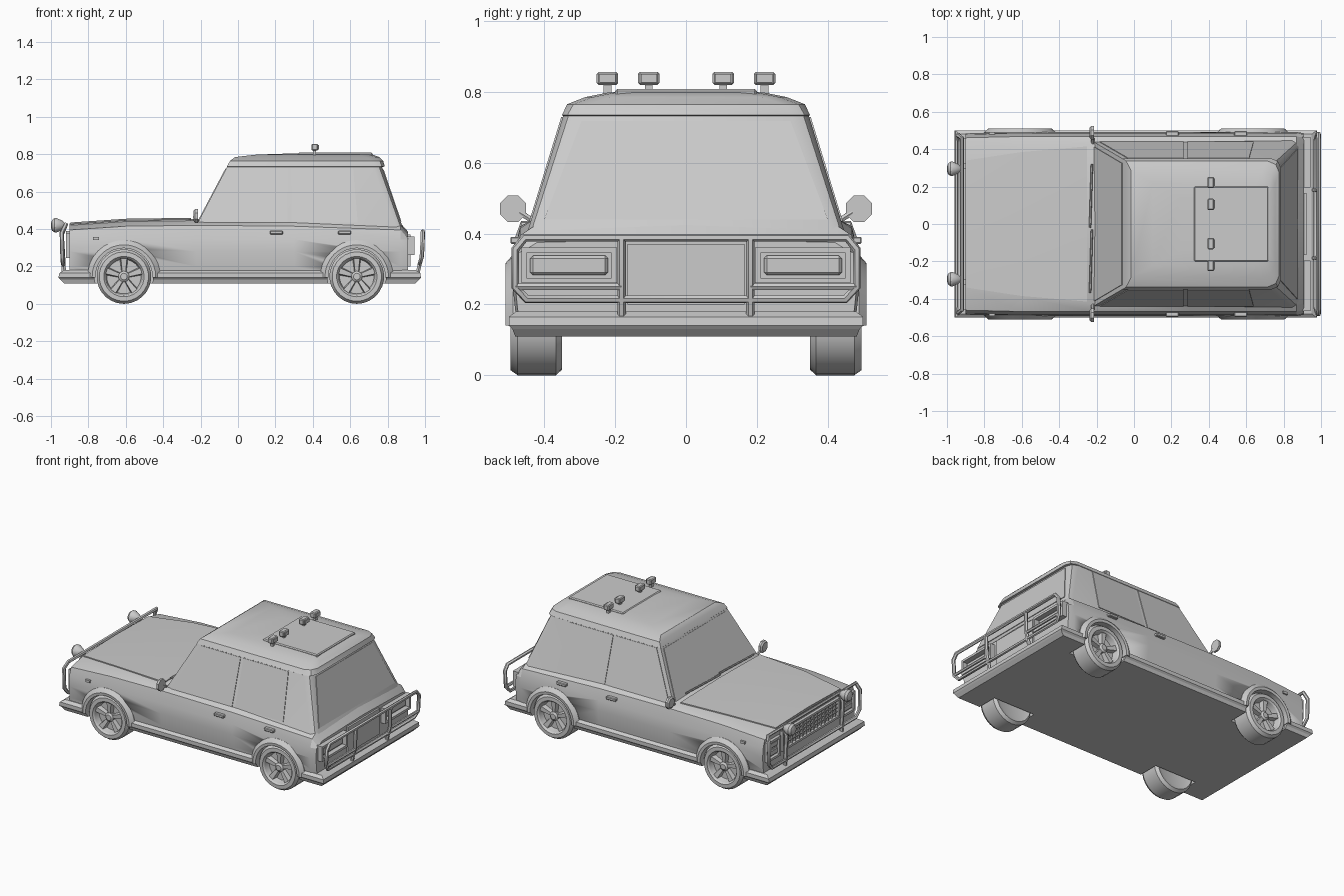
import bpy, bmesh
from math import sin, cos, pi, radians
from mathutils import Vector, Matrix

cube = bpy.data.objects.get("Cube")
if cube:
    bpy.data.objects.remove(cube)

grey = bpy.data.materials.new("light_grey")
grey.use_nodes = True
grey.diffuse_color = (0.6, 0.6, 0.6, 1)
grey.node_tree.nodes["Principled BSDF"].inputs["Base Color"].default_value = (0.6, 0.6, 0.6, 1)


def activate(ob):
    bpy.ops.object.select_all(action='DESELECT')
    ob.select_set(True)
    bpy.context.view_layer.objects.active = ob


def finish(name, bm, smooth=True):
    bmesh.ops.recalc_face_normals(bm, faces=bm.faces)
    me = bpy.data.meshes.new(name)
    bm.to_mesh(me)
    bm.free()
    me.materials.append(grey)
    ob = bpy.data.objects.new(name, me)
    bpy.context.collection.objects.link(ob)
    activate(ob)
    if smooth:
        bpy.ops.object.shade_smooth_by_angle(angle=radians(28))
    return ob


def loft(name, rings, closed=False, smooth=True):
    """Skin equal-length rings; cap the ends unless the loft closes on itself."""
    bm = bmesh.new()
    vs = [[bm.verts.new(p) for p in r] for r in rings]
    n = len(vs[0])
    for a, b in zip(vs, vs[1:] + vs[:1] if closed else vs[1:]):
        for i in range(n):
            j = (i + 1) % n
            bm.faces.new((a[i], a[j], b[j], b[i]))
    if not closed:
        bm.faces.new(vs[0])
        bm.faces.new(vs[-1])
    return finish(name, bm, smooth)


def box(name, center, size, bevel=0.0):
    bm = bmesh.new()
    bmesh.ops.create_cube(bm, size=1, matrix=Matrix.Translation(center) @ Matrix.Diagonal((*size, 1)))
    if bevel:
        bmesh.ops.bevel(bm, geom=bm.edges[:], offset=bevel, segments=1, affect='EDGES')
    return finish(name, bm, False)


def plate(name, pts, thick=0.006):
    """Thin panel lying on a flat outline, standing out away from the car."""
    pts = [Vector(p) for p in pts]
    n = (pts[1] - pts[0]).cross(pts[2] - pts[0]).normalized()
    mid = sum(pts, Vector()) / len(pts) - Vector((0.3, 0, 0.4))
    if n.dot(mid) < 0:
        n = -n
    return loft(name, [[p - n * 0.005 for p in pts], [p + n * thick for p in pts]], smooth=False)


def tube(name, pts, r=0.012, cyclic=False):
    cu = bpy.data.curves.new(name, 'CURVE')
    cu.dimensions = '3D'
    cu.bevel_depth, cu.bevel_resolution, cu.use_fill_caps = r, 1, True
    sp = cu.splines.new('POLY')
    sp.points.add(len(pts) - 1)
    for q, p in zip(sp.points, pts):
        q.co = (*p, 1)
    sp.use_cyclic_u = cyclic
    cu.materials.append(grey)
    ob = bpy.data.objects.new(name, cu)
    bpy.context.collection.objects.link(ob)
    activate(ob)
    bpy.ops.object.convert(target='MESH')
    bpy.ops.object.shade_smooth_by_angle(angle=radians(50))


def turned(name, profile, center, axis='Y', sign=1, seg=24):
    """Revolve (radius, offset) pairs about an axis through center."""
    rings = []
    for r, d in profile:
        ring = []
        for k in range(seg):
            a = 2 * pi * (k + 0.5) / seg
            u, v = r * cos(a), r * sin(a)
            p = (u, sign * d, v) if axis == 'Y' else (sign * d, u, v)
            ring.append(Vector(center) + Vector(p))
        rings.append(ring)
    return loft(name, rings)


def mirrored(half):
    return half + [(x, -y, z) for x, y, z in reversed(half) if abs(y) > 1e-6]


# Lower body: cross-sections along the length (x, top height, hood edge, width scale)
stations = [(-0.9, 0.43, 0.34, 0.985), (-0.6, 0.45, 0.39, 1), (-0.22, 0.455, 0.425, 1),
            (0.3, 0.45, 0.43, 1), (0.87, 0.43, 0.43, 1), (0.91, 0.385, 0.42, 0.985)]
rings = []
for x, top, e, w in stations:
    half = [(x, 0.475 * w, 0.12), (x, 0.484 * w, 0.2), (x, 0.492 * w, 0.28), (x, 0.486 * w, 0.345),
            (x, 0.468 * w, top - 0.035), (x, e, top - 0.01), (x, 0, top)]
    rings.append(mirrored(half))
body = loft("body", rings)

# Skirt that runs around the car and carries both bumpers
skirt_rings = []
for z, x0, x1, y in [(0.11, -0.93, 0.95, 0.482), (0.13, -0.95, 0.97, 0.49), (0.14, -0.96, 0.978, 0.5),
                     (0.165, -0.955, 0.975, 0.5), (0.18, -0.93, 0.95, 0.48)]:
    skirt_rings.append([(x0, -y, z), (x1, -y, z), (x1, y, z), (x0, y, z)])
skirt = loft("skirt", skirt_rings, smooth=False)

# Wheel wells
AXLES, WHEEL_Z = (-0.61, 0.635), 0.146
for ax in AXLES:
    for s in (-1, 1):
        cutter = turned("well_cutter", [(0.157, 0.345), (0.157, 0.6)], (ax, 0, WHEEL_Z), 'Y', s, 32)
        for ob in (body, skirt):
            activate(ob)
            m = ob.modifiers.new("well", 'BOOLEAN')
            m.operation, m.solver, m.object = 'DIFFERENCE', 'EXACT', cutter
            bpy.ops.object.modifier_apply(modifier=m.name)
        bpy.data.objects.remove(cutter)

# Hood panel
loft("hood", [[(x, -e, t - 0.02), (x, -e, t - 0.003), (x, 0, t + 0.005), (x, e, t - 0.003), (x, e, t - 0.02)]
              for x, t, e in [(-0.895, 0.43, 0.34), (-0.6, 0.45, 0.385), (-0.25, 0.455, 0.415)]])

# Cabin: plan outlines stacked by height (z, front x, rear x, half width, corner)
levels = [(0.41, -0.228, 0.88, 0.446, 0.035), (0.732, -0.058, 0.77, 0.347, 0.05),
          (0.734, -0.06, 0.785, 0.35, 0.05), (0.765, -0.042, 0.776, 0.336, 0.06),
          (0.785, -0.015, 0.755, 0.285, 0.07), (0.798, 0.1, 0.72, 0.22, 0.07), (0.803, 0.25, 0.66, 0.14, 0.06)]
loft("cabin", [mirrored([(xf, y, z), (xr - c, y, z), (xr - c * 0.3, y - c * 0.3, z), (xr, y - c, z)])
               for z, xf, xr, y, c in levels])


def side(x, z, s):
    return (x, s * (0.446 - 0.099 * (z - 0.41) / 0.322), z)


# Windows
for s, tag in ((1, "left"), (-1, "right")):
    for n, outline in (("front", [(-0.185, 0.435), (0.265, 0.435), (0.265, 0.728), (-0.03, 0.728)]),
                       ("rear", [(0.287, 0.435), (0.64, 0.435), (0.615, 0.728), (0.287, 0.728)])):
        plate(f"{n}_window_{tag}", [side(x, z, s) for x, z in outline], 0.004)
plate("windscreen", [(-0.215, -0.415, 0.435), (-0.215, 0.415, 0.435), (-0.063, 0.325, 0.723), (-0.063, -0.325, 0.723)], 0.004)
plate("rear_window", [(0.87, -0.4, 0.439), (0.87, 0.4, 0.439), (0.775, 0.295, 0.717), (0.775, -0.295, 0.717)], 0.004)
for y in (-0.2, 0.15):
    tube("wiper", [(-0.235, y - 0.17, 0.465), (-0.225, y + 0.17, 0.468)], 0.006)

# Roof panel and roof lamps
box("roof_panel", (0.52, 0, 0.798), (0.4, 0.4, 0.02), 0.006)
for y in (-0.222, -0.105, 0.105, 0.222):
    box("roof_lamp", (0.41, y, 0.838), (0.036, 0.06, 0.036), 0.005)
    box("roof_lamp_rim", (0.43, y, 0.838), (0.006, 0.045, 0.024))
    box("roof_lamp_stand", (0.41, y, 0.81), (0.016, 0.022, 0.03))

# Wheels and arch flares
tyre = [(0.1, 0.36), (0.13, 0.35), (0.146, 0.367), (0.146, 0.475), (0.132, 0.495), (0.108, 0.496),
        (0.1, 0.487), (0.092, 0.45), (0.03, 0.45)]
flare = [(0.152, 0.44), (0.152, 0.508), (0.17, 0.51), (0.195, 0.488), (0.195, 0.44)]
for ax in AXLES:
    for s in (-1, 1):
        c = (ax, 0, WHEEL_Z)
        turned("wheel", tyre, c, 'Y', s, 26)
        turned("hub", [(0.03, 0.44), (0.03, 0.475), (0.018, 0.484)], c, 'Y', s, 10)
        for k in range(5):
            a = pi / 2 + 2 * pi * k / 5
            d, t = Vector((cos(a), 0, sin(a))), Vector((-sin(a), 0, cos(a)))
            loft("spoke", [[Vector(c) + d * r + t * w * u + Vector((0, s * y, 0))
                            for u, y in ((-1, 0.445), (-0.7, h), (0.7, h), (1, 0.445))]
                           for r, w, h in ((0.015, 0.012, 0.474), (0.097, 0.023, 0.482))], smooth=False)
        loft("arch_flare", [[(ax + r * cos(a), s * y, WHEEL_Z + r * sin(a)) for r, y in flare]
                            for a in [radians(-2 + 184 * k / 16) for k in range(17)]])

# Mirrors, door handles, side indicators
for s in (-1, 1):
    turned("mirror", [(0.03, -0.012), (0.04, -0.004), (0.04, 0.01)], (-0.225, s * 0.488, 0.47), 'X', 1, 8)
    tube("mirror_arm", [(-0.22, s * 0.43, 0.435), (-0.222, s * 0.47, 0.46)], 0.009)
    for x in (0.205, 0.57):
        box("door_handle", (x, s * 0.483, 0.381), (0.07, 0.026, 0.02), 0.004)
    box("side_indicator", (-0.758, s * 0.485, 0.35), (0.032, 0.014, 0.016))


def frame(name, x, y, z, w, h, d, b):
    """Rectangular rim around a recess, facing along x."""
    for k in (-1, 1):
        box(name, (x, y, z + k * (h - b) / 2), (d, w, b))
        box(name, (x, y + k * (w - b) / 2, z), (d, b, h - 2 * b))


# Nose: headlamps and meshed grille
for s in (-1, 1):
    frame("headlamp_frame", -0.905, s * 0.39, 0.31, 0.14, 0.13, 0.03, 0.015)
    for z in (0.285, 0.335):
        box("headlamp", (-0.9, s * 0.39, z), (0.02, 0.1, 0.035), 0.004)
frame("grille_frame", -0.905, 0, 0.325, 0.6, 0.13, 0.03, 0.014)
for k in range(15):
    box("grille_bar", (-0.903, -0.266 + 0.038 * k, 0.325), (0.016, 0.008, 0.11))
for z in (0.3, 0.325, 0.35):
    box("grille_slat", (-0.902, 0, z), (0.016, 0.58, 0.007))

# Tail: lamp clusters and number panel
for s in (-1, 1):
    frame("tail_lamp_frame", 0.92, s * 0.33, 0.31, 0.27, 0.1, 0.045, 0.015)
    box("tail_lamp", (0.915, s * 0.33, 0.31), (0.02, 0.22, 0.055), 0.008)
box("tailgate_panel", (0.912, 0, 0.285), (0.02, 0.33, 0.17))

# Front guard with round spot lamps
tube("front_guard", [(-0.935, -0.44, 0.21), (-0.935, 0.44, 0.21), (-0.938, 0.475, 0.25), (-0.942, 0.475, 0.38),
                     (-0.92, 0.46, 0.425), (-0.92, -0.46, 0.425), (-0.942, -0.475, 0.38),
                     (-0.938, -0.475, 0.25)], 0.012, True)
for s in (-1, 1):
    tube("front_guard_post", [(-0.93, s * 0.295, 0.15), (-0.935, s * 0.295, 0.25), (-0.942, s * 0.295, 0.37),
                              (-0.92, s * 0.295, 0.425)], 0.013)
    turned("spot_lamp", [(0.012, -0.045), (0.026, -0.03), (0.04, 0), (0.04, 0.01), (0.03, 0.024), (0.012, 0.03)],
           (-0.97, s * 0.295, 0.42), 'X', -1, 12)

# Rear guard
tube("rear_guard", [(0.972, -0.45, 0.215), (0.972, 0.45, 0.215), (0.982, 0.482, 0.25), (0.988, 0.482, 0.355),
                    (0.988, 0.455, 0.388), (0.988, -0.455, 0.388), (0.988, -0.482, 0.355),
                    (0.982, -0.482, 0.25)], 0.012, True)
for s in (-1, 1):
    tube("rear_guard_post", [(0.955, s * 0.182, 0.14), (0.972, s * 0.182, 0.215), (0.985, s * 0.182, 0.26),
                             (0.988, s * 0.182, 0.388)], 0.012)
    tube("rear_guard_rail", [(0.984, s * 0.482, 0.25), (0.984, s * 0.182, 0.25)], 0.01)
